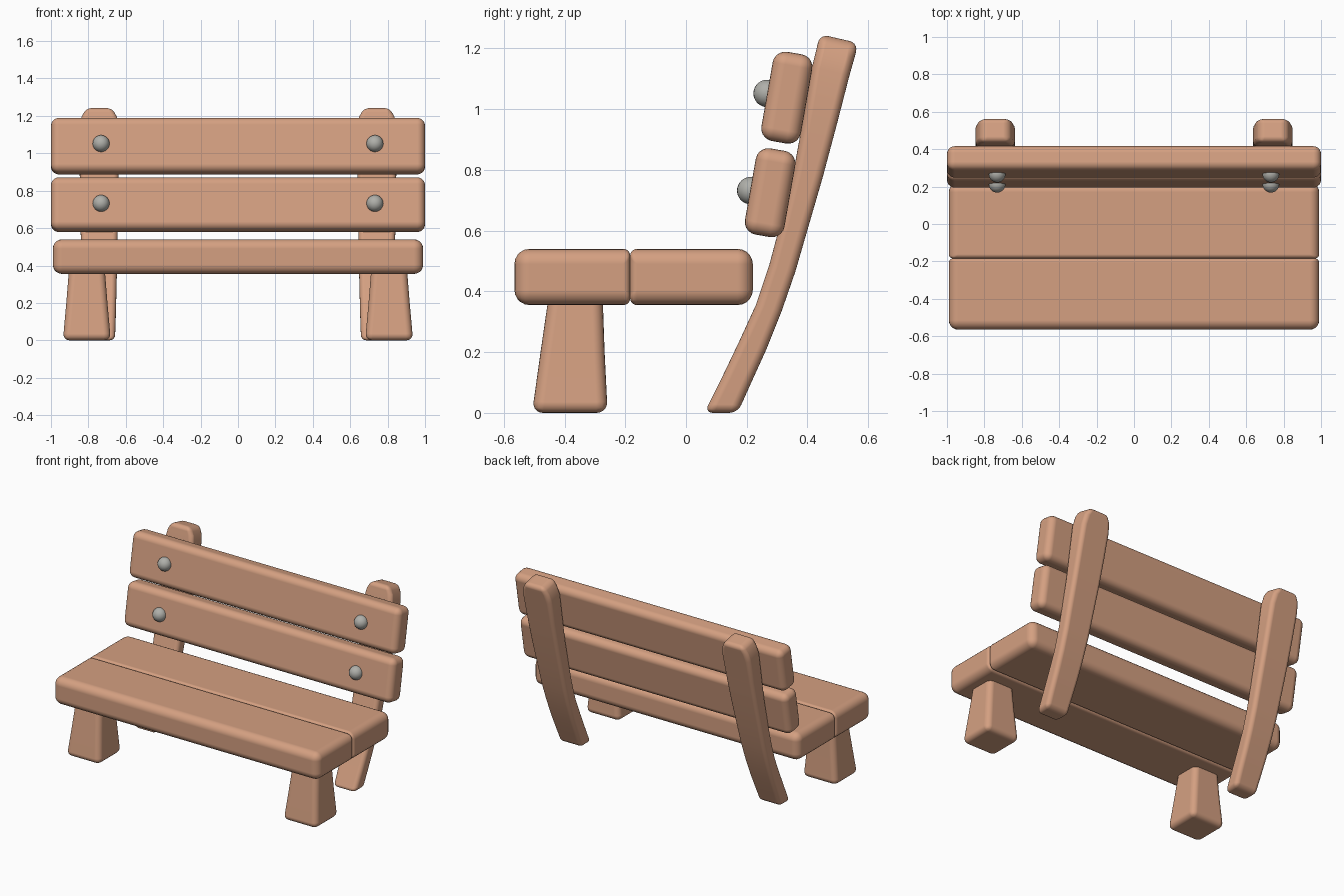
import bpy, bmesh, math
from mathutils import Matrix, Vector

if "Cube" in bpy.data.objects:
    bpy.data.objects.remove(bpy.data.objects["Cube"])


def material(name, rgb):
    m = bpy.data.materials.new(name)
    m.diffuse_color = (*rgb, 1)
    m.use_nodes = True
    m.node_tree.nodes["Principled BSDF"].inputs["Base Color"].default_value = m.diffuse_color
    return m


WOOD = material("wood", (0.66, 0.35, 0.22))
STEEL = material("grey metal", (0.43, 0.43, 0.40))


def loft(name, rings, radius, seam_y=None):
    """Skin four-cornered rings into a solid and round all its corners."""
    bm = bmesh.new()
    loops = [[bm.verts.new(p) for p in ring] for ring in rings]
    for a, b in zip(loops, loops[1:]):
        for i in range(4):
            j = (i + 1) % 4
            bm.faces.new((a[i], a[j], b[j], b[i]))
    bm.faces.new(loops[0])
    bm.faces.new(loops[-1])
    bmesh.ops.recalc_face_normals(bm, faces=bm.faces)
    weight = bm.edges.layers.float.new("bevel_weight_edge")
    for e in bm.edges:
        if e.calc_face_angle(0) > 0.6:
            at_seam = seam_y is not None and all(abs(v.co.y - seam_y) < 1e-4 for v in e.verts)
            e[weight] = 0.45 if at_seam else 1.0
    for f in bm.faces:
        f.smooth = True
    me = bpy.data.meshes.new(name)
    bm.to_mesh(me)
    bm.free()
    me.materials.append(WOOD)
    ob = bpy.data.objects.new(name, me)
    bpy.context.collection.objects.link(ob)
    bev = ob.modifiers.new("rounded edges", 'BEVEL')
    bev.limit_method = 'WEIGHT'
    bev.width = radius
    bev.segments = 5
    bev.harden_normals = True
    return ob


def ring(x0, x1, front, back):
    """Ring across x, from a front (y, z) point to a back (y, z) point."""
    return [(x0, *front), (x1, *front), (x1, *back), (x0, *back)]


def plank(name, half_x, y0, y1, z0, z1, radius, seam_y=None):
    return loft(name, [ring(-half_x, half_x, (y0, z), (y1, z)) for z in (z0, z1)],
                radius, seam_y)


# Seat planks, with tighter rounding where they meet
plank("seat_front_plank", 0.99, -0.565, -0.184, 0.355, 0.54, 0.05, -0.184)
plank("seat_back_plank", 0.99, -0.184, 0.22, 0.355, 0.54, 0.05, -0.184)

# Leaning backrest slats
TILT = math.radians(-10)
for label, y, z, h in (("upper", 0.332, 1.038, 0.298), ("lower", 0.277, 0.725, 0.288)):
    slat = plank(label + "_back_slat", 1.0, -0.066, 0.066, -h / 2, h / 2, 0.042)
    slat.matrix_world = Matrix.Translation((0, y, z)) @ Matrix.Rotation(TILT, 4, 'X')

# Curved rear posts: front point, back point, half width
POST = [
    ((0.060, 0.000), (0.170, 0.000), 0.084),
    ((0.120, 0.120), (0.215, 0.100), 0.088),
    ((0.175, 0.235), (0.265, 0.210), 0.091),
    ((0.230, 0.355), (0.315, 0.335), 0.094),
    ((0.275, 0.490), (0.360, 0.465), 0.097),
    ((0.315, 0.640), (0.405, 0.620), 0.100),
    ((0.355, 0.800), (0.450, 0.775), 0.103),
    ((0.388, 0.980), (0.498, 0.955), 0.105),
    ((0.415, 1.140), (0.538, 1.110), 0.105),
    ((0.430, 1.200), (0.555, 1.170), 0.095),
    ((0.441, 1.247), (0.567, 1.218), 0.070),
]
# Tapered front legs: z, front y, back y, half width
LEG = [(0.0, -0.507, -0.258, 0.128), (0.2, -0.479, -0.268, 0.110), (0.40, -0.450, -0.275, 0.094)]

for side, s in (("left", -1), ("right", 1)):
    cx = 0.742 * s
    loft("back_post_" + side, [ring(cx - w, cx + w, f, b) for f, b, w in POST], 0.028)
    cx = 0.808 * s
    loft("front_leg_" + side, [ring(cx - w, cx + w, (y0, z), (y1, z)) for z, y0, y1, w in LEG], 0.036)

    # Round bolt heads on the slats
    for label, y, z in (("upper", 0.267, 1.052), ("lower", 0.213, 0.732)):
        bpy.ops.mesh.primitive_uv_sphere_add(segments=24, ring_count=16, radius=0.045,
                                             location=(0.732 * s, y, z))
        bolt = bpy.context.object
        bolt.name = f"{label}_bolt_{side}"
        bolt.data.materials.append(STEEL)
        bpy.ops.object.shade_smooth()
